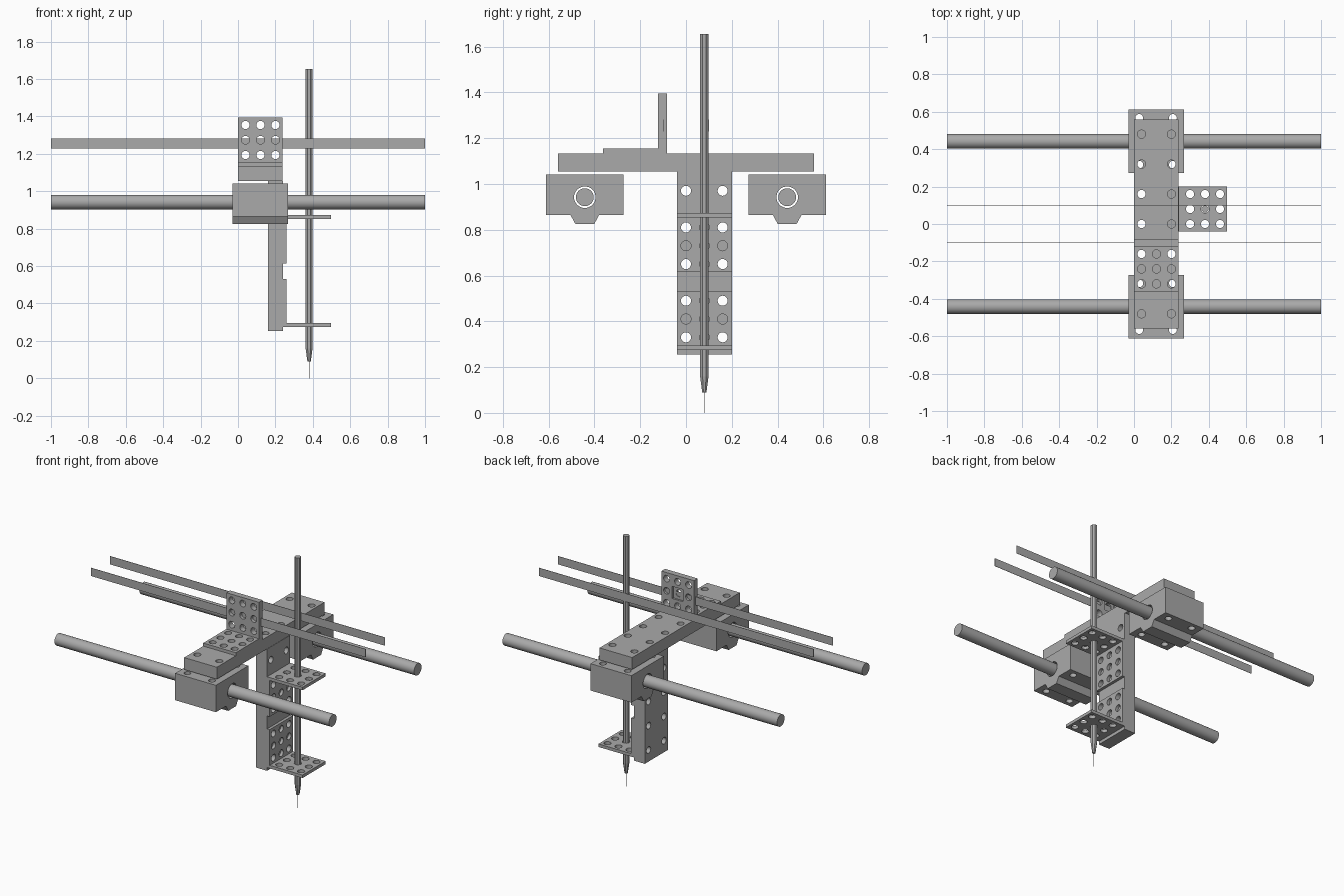
import bpy, bmesh, math
from mathutils import Matrix, Vector

cube = bpy.data.objects.get("Cube")
if cube:
    bpy.data.objects.remove(cube, do_unlink=True)

grey = bpy.data.materials.new("grey metal")
grey.use_nodes = True
grey.diffuse_color = (0.4, 0.4, 0.4, 1)
grey.node_tree.nodes["Principled BSDF"].inputs["Base Color"].default_value = (0.4, 0.4, 0.4, 1)

ROT = {"x": Matrix.Rotation(math.pi / 2, 4, "Y"),
       "y": Matrix.Rotation(math.pi / 2, 4, "X"),
       "z": Matrix.Identity(4)}


def finish(bm, name):
    bmesh.ops.recalc_face_normals(bm, faces=bm.faces)
    mesh = bpy.data.meshes.new(name)
    bm.to_mesh(mesh)
    bm.free()
    mesh.materials.append(grey)
    ob = bpy.data.objects.new(name, mesh)
    bpy.context.collection.objects.link(ob)
    return ob


def add_box(bm, lo, hi):
    lo, hi = Vector(lo), Vector(hi)
    m = Matrix.Translation((lo + hi) / 2) @ Matrix.Diagonal((*(hi - lo), 1))
    bmesh.ops.create_cube(bm, size=1, matrix=m)


def add_cyl(bm, centre, axis, r, length, sides=20, r2=None):
    bmesh.ops.create_cone(bm, cap_ends=True, segments=sides, radius1=r,
                          radius2=r if r2 is None else r2, depth=length,
                          matrix=Matrix.Translation(centre) @ ROT[axis])


def extrude_x(name, outline, x0, x1):
    """Prism from a (y, z) outline."""
    bm = bmesh.new()
    face = bm.faces.new([bm.verts.new((x0, y, z)) for y, z in outline])
    ret = bmesh.ops.extrude_face_region(bm, geom=[face])
    verts = [v for v in ret["geom"] if isinstance(v, bmesh.types.BMVert)]
    bmesh.ops.translate(bm, verts=verts, vec=(x1 - x0, 0, 0))
    return finish(bm, name)


def box(name, lo, hi):
    bm = bmesh.new()
    add_box(bm, lo, hi)
    return finish(bm, name)


def cut(ob, cutter_bm):
    """Subtract the cutter mesh and bake the result."""
    cutter = finish(cutter_bm, "cutter")
    cutter.hide_render = True
    mod = ob.modifiers.new("holes", "BOOLEAN")
    mod.operation, mod.solver, mod.object = "DIFFERENCE", "EXACT", cutter
    deps = bpy.context.evaluated_depsgraph_get()
    mesh = bpy.data.meshes.new_from_object(ob.evaluated_get(deps))
    ob.modifiers.clear()
    ob.data = mesh
    bpy.data.objects.remove(cutter, do_unlink=True)


def drill(ob, axis, points, r=0.022, length=0.06):
    bm = bmesh.new()
    for p in points:
        add_cyl(bm, p, axis, r, length)
    cut(ob, bm)


def smooth(ob):
    bpy.ops.object.select_all(action="DESELECT")
    ob.select_set(True)
    bpy.context.view_layer.objects.active = ob
    bpy.ops.object.shade_smooth_by_angle(angle=math.radians(35))


ROD_Z = 0.942
PITCH = 0.08
THREE = (-PITCH, 0, PITCH)

# Guide rods and their bearing blocks, front and back
for side, label in ((-1, "front"), (1, "back")):
    cy = side * 0.442
    bm = bmesh.new()
    add_cyl(bm, (0, cy, ROD_Z), "x", 0.039, 2, 32)
    smooth(finish(bm, label + "_guide_rod"))

    half = [(0.169, 1.042), (0.169, 0.865), (0.063, 0.865), (0.041, 0.825)]
    outline = [(cy + y, z) for y, z in half] + [(cy - y, z) for y, z in reversed(half)]
    block = extrude_x(label + "_bearing_block", outline, -0.03, 0.267)
    bm = bmesh.new()
    add_cyl(bm, (0.12, cy, ROD_Z), "x", 0.047, 0.4, 32)
    for x in (0.028, 0.208):
        for dy in (-0.125, 0.125):
            add_cyl(bm, (x, cy + dy, 0.95), "z", 0.021, 0.3)
    cut(block, bm)
    smooth(block)

# Cross beam joining the bearing blocks
beam = box("cross_beam", (0, -0.56, 1.055), (0.238, 0.56, 1.134))
drill(beam, "z", [(x, i * 0.16, 1.095) for x in (0.04, 0.2) for i in range(-3, 4)], length=0.2)
smooth(beam)

# Upright beam carrying the pen holders
upright = box("upright_beam", (0.16, -0.04, 0.254), (0.24, 0.2, 1.055))
drill(upright, "x", [(0.2, y, 0.33 + i * 0.16) for y in (0, 0.16) for i in range(5)], length=0.2)
smooth(upright)

# Belt bracket: foot plate and standing plate
foot = box("belt_bracket_foot", (0, -0.362, 1.134), (0.238, -0.122, 1.154))
drill(foot, "z", [(0.12 + a, -0.24 + b, 1.144) for a in THREE for b in THREE])
smooth(foot)
stand = box("belt_bracket_plate", (0, -0.122, 1.134), (0.238, -0.084, 1.394))
drill(stand, "y", [(0.12 + a, -0.103, 1.274 + b) for a in THREE for b in THREE], length=0.1)
bm = bmesh.new()
add_box(bm, (0.08, -0.096, 1.234), (0.16, -0.05, 1.314))
cut(stand, bm)
smooth(stand)

# Pen holder brackets: back plate and shelf
for label, z0, z1, shelf, mid in (("upper", 0.615, 0.853, 0.853, 0.73),
                                  ("lower", 0.295, 0.53, 0.275, 0.41)):
    back = box(label + "_holder_plate", (0.24, -0.04, z0), (0.259, 0.2, z1))
    drill(back, "x", [(0.25, 0.08 + a, mid + b) for a in THREE for b in THREE])
    smooth(back)
    tray = box(label + "_holder_shelf", (0.24, -0.04, shelf), (0.498, 0.2, shelf + 0.02))
    drill(tray, "z", [(0.38 + a, 0.08 + b, shelf + 0.01) for a in THREE for b in THREE])
    smooth(tray)

# Faceted pen with tapered nose and fine needle
PEN = (0.38, 0.08)
for name, z0, z1, r0, r1 in (("pen_barrel", 0.16, 1.655, 0.02, 0.02),
                             ("pen_nose", 0.09, 0.16, 0.01, 0.02),
                             ("pen_needle", 0, 0.09, 0.0015, 0.0015)):
    bm = bmesh.new()
    add_cyl(bm, (*PEN, (z0 + z1) / 2), "z", r0, z1 - z0, 8, r1)
    bmesh.ops.rotate(bm, verts=bm.verts, cent=(*PEN, 0),
                     matrix=Matrix.Rotation(math.pi / 8, 3, "Z"))
    finish(bm, name)

# Flat drive belt, two runs
for y, label in ((-0.1, "front"), (0.1, "back")):
    box(label + "_belt", (-1, y - 0.001, 1.228), (1, y + 0.001, 1.282))
